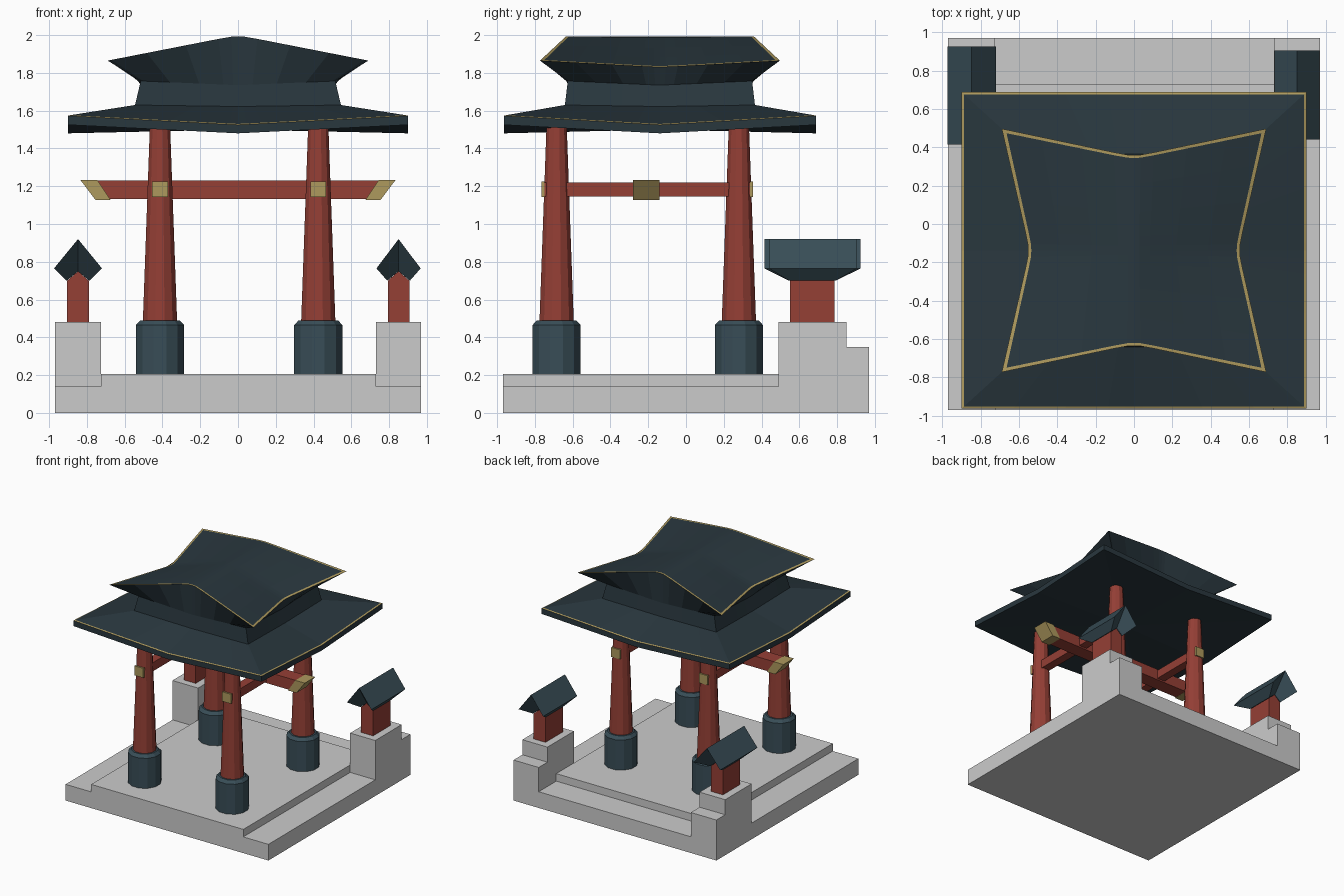
import bpy, bmesh
from math import pi

if "Cube" in bpy.data.objects:
    bpy.data.objects.remove(bpy.data.objects["Cube"])


def material(name, rgb):
    m = bpy.data.materials.new(name)
    m.diffuse_color = (*rgb, 1)
    m.use_nodes = True
    m.node_tree.nodes["Principled BSDF"].inputs["Base Color"].default_value = m.diffuse_color
    return m


ROOF = material("roof_dark", (0.022, 0.038, 0.048))
SLATE = material("slate_blue", (0.04, 0.075, 0.095))
RED = material("red_wood", (0.30, 0.05, 0.036))
GOLD = material("gold", (0.42, 0.32, 0.11))


def build(name, bm, mats=()):
    bmesh.ops.recalc_face_normals(bm, faces=bm.faces)
    me = bpy.data.meshes.new(name)
    bm.to_mesh(me)
    bm.free()
    for m in mats:
        me.materials.append(m)
    ob = bpy.data.objects.new(name, me)
    bpy.context.collection.objects.link(ob)
    return ob


def prism(name, profile, y0, y1, mat=None):
    """Extrude an xz outline along y."""
    bm = bmesh.new()
    face = bm.faces.new([bm.verts.new((x, y0, z)) for x, z in profile])
    ext = bmesh.ops.extrude_face_region(bm, geom=[face])
    moved = [v for v in ext["geom"] if isinstance(v, bmesh.types.BMVert)]
    bmesh.ops.translate(bm, vec=(0, y1 - y0, 0), verts=moved)
    return build(name, bm, [mat] if mat else [])


def box(name, x0, x1, y0, y1, z0, z1, mat=None):
    return prism(name, [(x0, z0), (x1, z0), (x1, z1), (x0, z1)], y0, y1, mat)


def cone(name, x, y, z0, z1, r0, r1, mat):
    bpy.ops.mesh.primitive_cone_add(vertices=12, radius1=r0, radius2=r1, depth=z1 - z0,
                                    location=(x, y, (z0 + z1) / 2), rotation=(0, 0, pi / 12))
    ob = bpy.context.object
    ob.name = name
    ob.data.materials.append(mat)
    return ob


# Stepped stone base
box("base_slab", -0.97, 0.97, -0.97, 0.97, 0, 0.14)
box("base_platform", -0.725, 0.73, -0.97, 0.73, 0.14, 0.205)

# Corner pedestals with stepped backs, each carrying a small lantern
for side, x0, x1, cx, y0, y1 in (("left", -0.97, -0.725, -0.847, 0.415, 0.925),
                                 ("right", 0.73, 0.97, 0.85, 0.44, 0.905)):
    box(side + "_pedestal", x0, x1, 0.49, 0.85, 0.14, 0.48)
    box(side + "_pedestal_step", x0, x1, 0.85, 0.97, 0.14, 0.35)
    prism(side + "_lantern_body", [(cx - .057, .48), (cx + .057, .48), (cx + .057, .70),
                                   (cx, .75), (cx - .057, .70)], 0.55, 0.787, RED)
    bm = bmesh.new()
    hw = 0.127 if side == "left" else 0.117
    outer = [[bm.verts.new((cx + x, y, z)) for x, z in ((-hw, .765), (0, .92), (hw, .765))]
             for y in (y0, y1)]
    inner = [[bm.verts.new((cx + x, y, z)) for x, z in ((-.06, .70), (0, .75), (.06, .70))]
             for y in (0.545, 0.792)]
    for i in (0, 1):
        bm.faces.new((outer[0][i], outer[0][i + 1], outer[1][i + 1], outer[1][i]))
        bm.faces.new((inner[0][i], inner[0][i + 1], inner[1][i + 1], inner[1][i]))
        for e in (0, 1):
            bm.faces.new((outer[e][i], outer[e][i + 1], inner[e][i + 1], inner[e][i]))
    for i in (0, 2):
        bm.faces.new((outer[0][i], outer[1][i], inner[1][i], inner[0][i]))
    build(side + "_lantern_roof", bm, [SLATE])

# Tapered pillars on drum footings, tied front to back by side beams
for sx, x in (("left", -0.413), ("right", 0.425)):
    for sy, y in (("front", -0.685), ("back", 0.28)):
        n = f"{sy}_{sx}_pillar"
        cone(n + "_drum", x, y, 0.205, 0.465, 0.132, 0.132, SLATE)
        cone(n + "_drum_chamfer", x, y, 0.465, 0.49, 0.132, 0.108, SLATE)
        cone(n, x, y, 0.48, 1.53, 0.094, 0.055, RED)
    box(sx + "_side_beam", x - 0.038, x + 0.038, -0.755, 0.345, 1.145, 1.22, RED)
    for sy, a, b in (("front", -0.765, -0.75), ("back", 0.34, 0.355)):
        box(f"{sy}_{sx}_beam_cap", x - 0.042, x + 0.042, a, b, 1.142, 1.224, GOLD)

# Long cross beam with slanted gold ends
prism("cross_beam", [(-0.70, 1.132), (0.70, 1.132), (0.76, 1.23), (-0.76, 1.23)],
      -0.272, -0.148, RED)
for side, s in (("left", -1), ("right", 1)):
    prism(side + "_cross_beam_tip", [(s * .755, 1.128), (s * .835, 1.234),
                                     (s * .745, 1.234), (s * .675, 1.128)], -0.28, -0.14, GOLD)

# Two-tier roof: rings around the square, lofted from lower eave to upper eave
HALF = [0.05, 0.15, 0.4, 0.7, 0.97, 1]
T = [-t for t in reversed(HALF)] + [0] + HALF
N = len(T) - 1
border = ([(i, 0) for i in range(N)] + [(N, i) for i in range(N)]
          + [(i, N) for i in range(N, 0, -1)] + [(0, i) for i in range(N, 0, -1)])
YC = -0.138


def soft(t):
    """Absolute value with a rounded bottom."""
    return abs(t) if abs(t) > 0.1 else 0.05 + 5 * t * t


def ring(bm, hx, hy, z_mid, z_corner):
    out = []
    for i, j in border:
        u, v = T[i], T[j]
        s = min(abs(u), abs(v))
        out.append(bm.verts.new((hx * u, YC + hy * v, z_mid + (z_corner - z_mid) * s)))
    return out


bm = bmesh.new()
grid = []
for u in T:
    row = []
    for v in T:
        a, b = soft(u), soft(v)
        row.append(bm.verts.new((u * (0.69 - 0.145 * (1 - b)),
                                 YC + v * (0.635 - 0.145 * (1 - a)),
                                 2.0 - 0.135 * a - 0.035 * a * (1 - b))))
    grid.append(row)
rings = [ring(bm, 0.9, 0.826, 1.48, 1.525),
         ring(bm, 0.9, 0.826, 1.525, 1.573),
         ring(bm, 0.888, 0.815, 1.530, 1.576),
         ring(bm, 0.545, 0.503, 1.622, 1.63),
         ring(bm, 0.515, 0.488, 1.735, 1.757),
         [grid[i][j] for i, j in border]]
M = len(border)
for k in range(len(rings) - 1):
    lo, hi = rings[k], rings[k + 1]
    for i in range(M):
        f = bm.faces.new((lo[i], lo[(i + 1) % M], hi[(i + 1) % M], hi[i]))
        f.material_index = 1 if k == 1 else 0
for i in range(N):
    for j in range(N):
        f = bm.faces.new((grid[i][j], grid[i + 1][j], grid[i + 1][j + 1], grid[i][j + 1]))
        f.material_index = 1 if i in (0, N - 1) or j in (0, N - 1) else 0
center = bm.verts.new((0, YC, 1.50))
for i in range(M):
    bm.faces.new((rings[0][(i + 1) % M], rings[0][i], center))
build("two_tier_roof", bm, [ROOF, GOLD])
